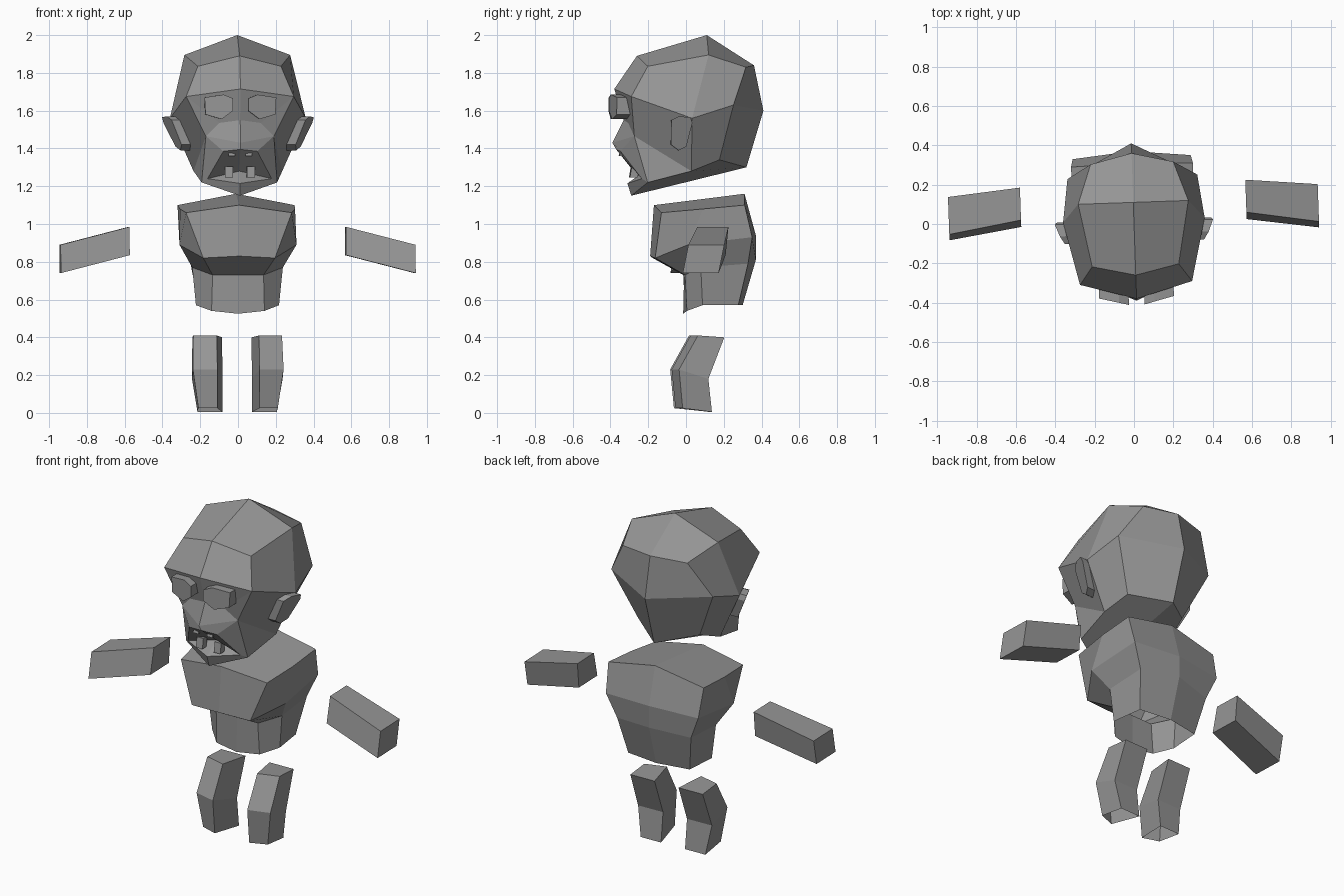
import bpy, bmesh, math
from mathutils import Matrix

cube = bpy.data.objects.get("Cube")
if cube:
    bpy.data.objects.remove(cube, do_unlink=True)

# One plain grey for every part
GREY = (0.30, 0.30, 0.30, 1.0)
grey = bpy.data.materials.new("stone_grey")
grey.use_nodes = True
grey.diffuse_color = GREY
grey.node_tree.nodes["Principled BSDF"].inputs["Base Color"].default_value = GREY

# The whole figure is turned slightly to its left
TURN = Matrix.Rotation(math.radians(2), 4, 'Z')


def make(name, points, faces, sides=(1,), closed=True):
    """Build a mesh; sides (1, -1) also adds the mirrored half and welds it."""
    bm = bmesh.new()
    for side in sides:
        verts = [bm.verts.new((x * side, y, z)) for x, y, z in points]
        for face in faces:
            bm.faces.new([verts[i] for i in face])
    bmesh.ops.remove_doubles(bm, verts=bm.verts, dist=0.0005)
    bmesh.ops.recalc_face_normals(bm, faces=bm.faces)
    bm.transform(TURN)
    mesh = bpy.data.meshes.new(name)
    bm.to_mesh(mesh)
    bm.free()
    mesh.materials.append(grey)
    obj = bpy.data.objects.new(name, mesh)
    bpy.context.collection.objects.link(obj)
    return obj


def loft(rings, loop=True, start=True, end=True):
    """Points and faces joining equal rings, with optional end caps."""
    n = len(rings[0])
    points = [p for ring in rings for p in ring]
    faces = []
    for r in range(len(rings) - 1):
        for i in range(n if loop else n - 1):
            j = (i + 1) % n
            faces.append((r * n + i, r * n + j, (r + 1) * n + j, (r + 1) * n + i))
    if start:
        faces.append(tuple(range(n)))
    if end:
        faces.append(tuple(range(len(points) - n, len(points))))
    return points, faces


def pair(name, points, faces):
    """A separate part on each side."""
    for label, side in (("left", 1), ("right", -1)):
        make(f"{label}_{name}", points, faces, (side,))


# Head: one half as named points, mirrored across the middle
head = {
    "crown": (0, .11, 2), "forehead": (0, -.26, 1.89), "brow": (0, -.38, 1.715),
    "bridge": (0, -.33, 1.55), "muzzle": (0, -.39, 1.43), "lip": (0, -.37, 1.395),
    "throat": (0, -.22, 1.28), "lower_lip": (0, -.31, 1.215), "chin": (0, -.29, 1.15),
    "back_top": (0, .36, 1.84), "back_mid": (0, .41, 1.6), "nape": (0, .32, 1.3),
    "crown_s": (.28, .11, 1.895), "forehead_s": (.22, -.21, 1.835),
    "brow_s": (.285, -.3, 1.675), "bridge_s": (.11, -.31, 1.535),
    "muzzle_s": (.18, -.28, 1.465), "lip_s": (.09, -.35, 1.385),
    "lower_lip_s": (.17, -.24, 1.24), "jaw": (.2, -.21, 1.22),
    "cheek": (.36, .02, 1.56), "neck": (.235, .02, 1.28),
    "back_top_s": (.21, .31, 1.83), "back_mid_s": (.33, .24, 1.63),
    "nape_s": (.2, .17, 1.34),
}
head_faces = [
    "crown crown_s forehead_s forehead", "forehead forehead_s brow_s brow",
    "brow brow_s bridge_s bridge", "bridge bridge_s muzzle_s muzzle",
    "brow_s muzzle_s bridge_s", "crown_s cheek brow_s forehead_s",
    "crown_s back_top_s back_mid_s cheek", "crown back_top back_top_s crown_s",
    "back_top back_mid back_mid_s back_top_s", "back_mid nape nape_s back_mid_s",
    "cheek back_mid_s nape_s neck", "brow_s cheek neck muzzle_s",
    "muzzle_s neck jaw", "muzzle muzzle_s lip_s lip",
    "muzzle_s jaw lower_lip_s lip_s", "lower_lip_s jaw chin lower_lip",
    "lip lip_s lower_lip_s throat", "throat lower_lip_s lower_lip",
    "chin jaw neck nape_s nape",
]
order = list(head)
make("head", list(head.values()),
     [[order.index(k) for k in f.split()] for f in head_faces], (1, -1))

# Eyes: slanted six-sided plates
eye = [(.04, 1.665), (.09, 1.685), (.19, 1.67), (.185, 1.58), (.1, 1.555), (.04, 1.6)]
pair("eye", *loft([[(x, -.41 + .25 * (x - .04) + depth, z) for x, z in eye]
                   for depth in (0, .09)]))

# Ears: flat outlines flaring outward at the top and rear
ear = [(-.09, 1.55), (-.05, 1.57), (.01, 1.565), (.02, 1.535),
       (-.01, 1.41), (-.05, 1.39), (-.09, 1.42)]
pair("ear", *loft([[(.29 + .4 * (z - 1.39) + .42 * (y + .09) - depth, y, z)
                    for y, z in ear] for depth in (0, .08)]))


# Teeth: small blocks in the open mouth
def tooth(name, x, y, z, width, height):
    w, h = width / 2, height / 2
    make(name, *loft([[(x - w, v, z + u), (x + w, v, z + u), (x + w, v + .04, z + u),
                       (x - w, v + .04, z + u)] for u, v in ((-h, y), (h, y + .01))]))


for label, side in (("left", 1), ("right", -1)):
    tooth(f"{label}_upper_tooth", side * .045, -.355, 1.375, .035, .03)
    tooth(f"{label}_lower_tooth", side * .058, -.3, 1.275, .042, .06)

# Torso: half rings from shoulders to waist, open underneath
torso = [
    [(0, -.17, 1.1), (.28, -.14, 1.06), (.305, .08, 1.08), (.31, .3, 1.1), (0, .31, 1.16)],
    [(0, -.19, .83), (.19, -.17, .82), (.31, 0, .89), (.3, .34, .93), (0, .37, .94)],
    [(0, -.01, .73), (.135, -.01, .73), (.24, .07, .77), (.24, .32, .79), (0, .37, .81)],
    [(0, -.015, .525), (.14, 0, .54), (.22, .08, .57), (.2, .27, .57), (0, .3, .57)],
]
make("torso", *loft(torso, loop=False, end=False), (1, -1))

# Arms: tapered blocks hanging away from the body
arm = [[(x, a, top), (x, b, top), (x, c, top - .15), (x, d, top - .15)]
       for x, top, a, b, c, d in ((.573, .985, .04, .205, .19, .005),
                                  (.94, .89, -.02, .17, .14, -.05))]
pair("arm", *loft(arm))

# Legs: bent blocks with a slanted inner front edge, open at the foot
leg = [[(.112, front, z), (outer, front + .035, z), (outer, back, z - drop), (.078, back, z - drop)]
       for front, back, z, drop, outer in ((.02, .195, .41, .01, .235),
                                           (-.08, .11, .23, .05, .24),
                                           (-.06, .13, .025, .02, .21))]
pair("leg", *loft(leg, end=False))
